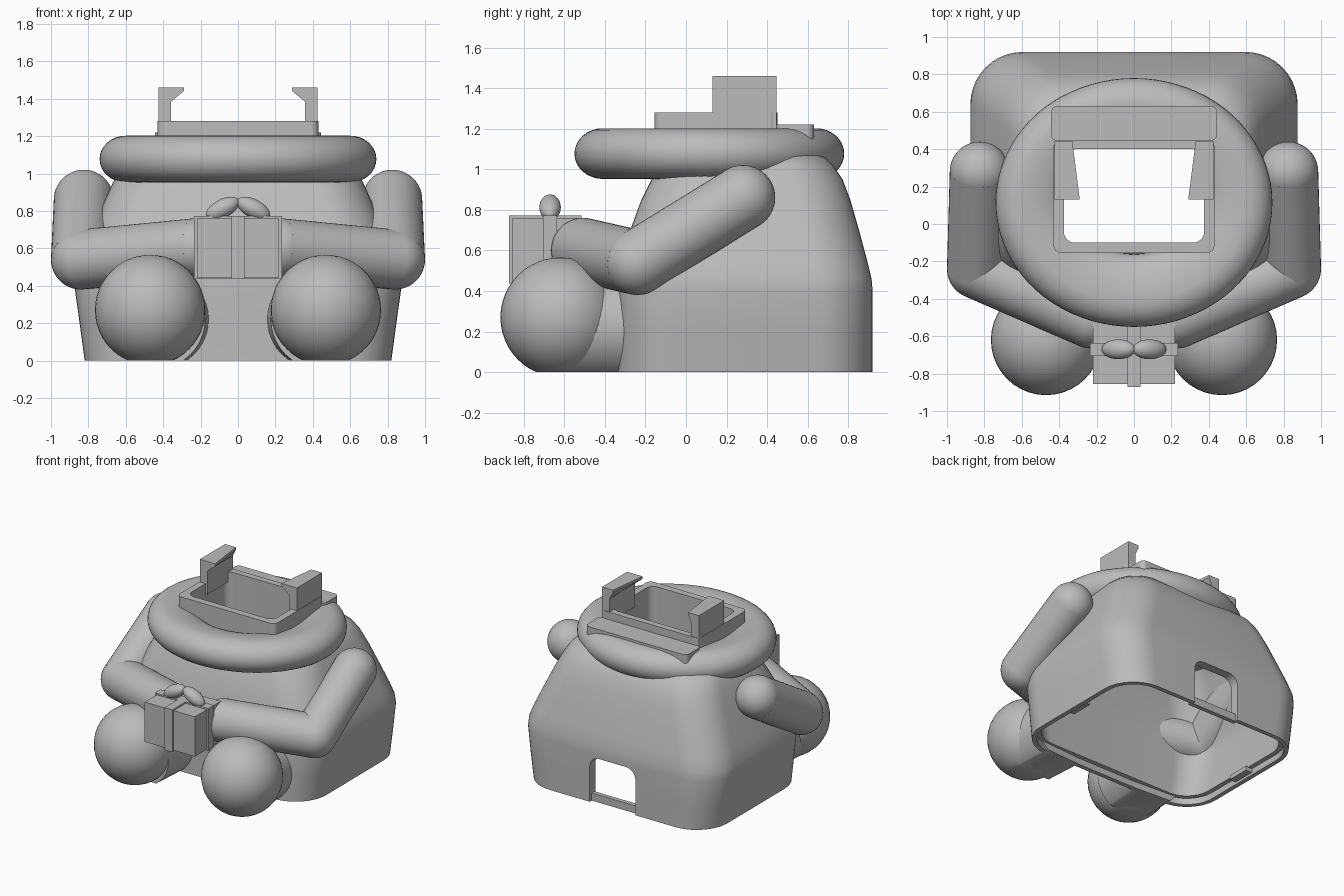
import bpy, bmesh
from math import cos, sin, pi, radians
from mathutils import Vector, Matrix

cube = bpy.data.objects.get("Cube")
if cube:
    bpy.data.objects.remove(cube, do_unlink=True)

grey = bpy.data.materials.new("plain_grey")
grey.use_nodes = True
COLOR = (0.5, 0.5, 0.5, 1)
grey.diffuse_color = COLOR
grey.node_tree.nodes["Principled BSDF"].inputs["Base Color"].default_value = COLOR


def finish(name, bm, smooth=True):
    bmesh.ops.recalc_face_normals(bm, faces=bm.faces)
    mesh = bpy.data.meshes.new(name)
    bm.to_mesh(mesh)
    bm.free()
    obj = bpy.data.objects.new(name, mesh)
    bpy.context.collection.objects.link(obj)
    mesh.materials.append(grey)
    if smooth:
        shade(obj)
    return obj


def select(obj):
    bpy.ops.object.select_all(action='DESELECT')
    obj.select_set(True)
    bpy.context.view_layer.objects.active = obj


def shade(obj):
    select(obj)
    bpy.ops.object.shade_smooth_by_angle(angle=radians(32))


def skin(name, rings, loop=False, smooth=True):
    """Join a series of closed rings into a surface."""
    bm = bmesh.new()
    rows = [[bm.verts.new(p) for p in ring] for ring in rings]
    pairs = list(zip(rows, rows[1:]))
    if loop:
        pairs.append((rows[-1], rows[0]))
    else:
        bm.faces.new(rows[0])
        bm.faces.new(rows[-1])
    for a, b in pairs:
        n = len(a)
        for i in range(n):
            j = (i + 1) % n
            bm.faces.new((a[i], a[j], b[j], b[i]))
    return finish(name, bm, smooth)


def rounded(z, hx, y0, y1, r, steps=10):
    """Rounded rectangle outline at height z."""
    corners = ((hx - r, y1 - r), (r - hx, y1 - r), (r - hx, y0 + r), (hx - r, y0 + r))
    return [(cx + r * cos((k + i / steps) * pi / 2), cy + r * sin((k + i / steps) * pi / 2), z)
            for k, (cx, cy) in enumerate(corners) for i in range(steps + 1)]


def box(name, lo, hi):
    x0, y0, z0 = lo
    x1, y1, z1 = hi
    return skin(name, [[(x0, y0, z), (x1, y0, z), (x1, y1, z), (x0, y1, z)] for z in (z0, z1)],
                smooth=False)


def cut(obj, cutter):
    cutter.hide_render = True
    mod = obj.modifiers.new("cut", 'BOOLEAN')
    mod.operation = 'DIFFERENCE'
    mod.solver = 'EXACT'
    mod.object = cutter
    select(obj)
    bpy.ops.object.modifier_apply(modifier=mod.name)
    bpy.data.objects.remove(cutter, do_unlink=True)


def ball(bm, centre, r, scale=(1, 1, 1), tilt=0):
    m = Matrix.Translation(centre) @ Matrix.Rotation(tilt, 4, 'Y') @ Matrix.Diagonal((*scale, 1))
    bmesh.ops.create_uvsphere(bm, u_segments=40, v_segments=24, radius=r, matrix=m)


def rod(bm, a, b, r):
    a, b = Vector(a), Vector(b)
    m = Matrix.Translation((a + b) / 2) @ (b - a).to_track_quat('Z', 'Y').to_matrix().to_4x4()
    bmesh.ops.create_cone(bm, cap_ends=True, segments=40, radius1=r, radius2=r,
                          depth=(b - a).length, matrix=m)


def flatten_base(bm):
    geom = bm.verts[:] + bm.edges[:] + bm.faces[:]
    bmesh.ops.bisect_plane(bm, geom=geom, plane_co=(0, 0, 0), plane_no=(0, 0, 1), clear_inner=True)
    bmesh.ops.holes_fill(bm, edges=[e for e in bm.edges if e.is_boundary])


# Hollow body: height, half width, front, back, corner radius
levels = [(0, .82, -.335, .92, .27), (.2, .847, -.33, .92, .27), (.4, .875, -.33, .92, .28),
          (.46, .87, -.325, .915, .28), (.55, .84, -.31, .893, .28), (.7, .78, -.275, .853, .28),
          (.85, .715, -.22, .81, .27), (.95, .67, -.17, .772, .26), (1.02, .63, -.13, .725, .24),
          (1.06, .59, -.11, .68, .22), (1.08, .54, -.1, .63, .2)]
body = skin("body", [rounded(*lv) for lv in levels])


def inset(level, t, z=None):
    h, w, f, b, r = level
    return rounded(h if z is None else z, w - t, f + t, b - t, r - t)


inner = [inset(levels[0], .035, -.05), inset(levels[0], .035, .05), inset(levels[0], .07, .051)]
inner += [inset(lv, .07) for lv in levels[1:8]] + [inset(levels[8], .08, 1.0)]
cut(body, skin("inner_cutter", inner))
cut(body, skin("top_cutter", [rounded(z, .4, -.13, .42, .06) for z in (.7, 1.4)]))

# Arched doorway in the back wall
W, TOP, R = .2, .36, .08
arch = [(W, -.1)] + [(W - R + R * cos(i * pi / 16), TOP - R + R * sin(i * pi / 16)) for i in range(9)]
arch += [(-x, z) for x, z in reversed(arch)]
cut(body, skin("door_cutter", [[(x, y, z) for x, z in arch] for y in (.7, 1.1)]))
shade(body)
box("door_sill", (-.21, .86, 0), (.21, .895, .06))
for side, label in ((1, "left"), (-1, "right")):
    xs = sorted((side * .79, side * .73))
    box(label + "_inner_tab", (xs[0], .2, .02), (xs[1], .38, .055))

# Soft collar with a gently falling inner side
collar_rings = []
for i in range(80):
    a = 2 * pi * i / 80
    ring = []
    for j in range(32):
        t = 2 * pi * j / 32
        d = cos(t) * (.14 if cos(t) > 0 else .25)
        ring.append(((.6 + d) * cos(a), .115 + (.525 + d) * sin(a), 1.077 + .125 * sin(t)))
    collar_rings.append(ring)
collar = skin("collar", collar_rings, loop=True)
cut(collar, skin("collar_cutter", [rounded(z, .4, -.13, .42, .06) for z in (.7, 1.4)]))
shade(collar)

# Rectangular socket frame, rear plate and hooked posts
frame_outer = [rounded(z, .43, -.155, .45, .04) for z in (.95, 1.28)]
frame_inner = [rounded(z, .375, -.1, .4, .06) for z in (1.28, .95)]
skin("socket_frame", frame_outer + frame_inner, loop=True)
skin("rear_plate", [rounded(z, .445, .445, .63, .035) for z in (1.13, 1.22)])
for side, label in ((1, "left"), (-1, "right")):
    def hook(y, tip):
        outline = ((.425, 1.2), (.425, 1.46), (tip, 1.46), (tip, 1.44), (.357, 1.385), (.357, 1.2))
        return [(side * x, y, z) for x, z in outline]
    skin(label + "_hook_post", [hook(.13, .29), hook(.445, .33)], smooth=False)

# Arms and legs
for side, label in ((1, "left"), (-1, "right")):
    shoulder, elbow, hand = (side * .825, .28, .86), (side * .84, -.24, .54), (side * .23, -.505, .6)
    bm = bmesh.new()
    for joint in (shoulder, elbow, hand):
        ball(bm, joint, .16)
    rod(bm, shoulder, elbow, .16)
    rod(bm, elbow, hand, .16)
    finish(label + "_arm", bm)

    bm = bmesh.new()
    rod(bm, (side * .44, -.6, .22), (side * .42, -.29, .22), .265)
    flatten_base(bm)
    finish(label + "_leg", bm)
    bm = bmesh.new()
    ball(bm, (side * .47, -.62, .27), .295)
    flatten_base(bm)
    finish(label + "_foot", bm)

    # Bow loop
    bm = bmesh.new()
    ball(bm, (side * .083, -.67, .812), 1, (.098, .053, .05), side * radians(28))
    finish(label + "_bow_loop", bm)

# Gift box with crossed ribbons
box("gift_box", (-.22, -.855, .445), (.22, -.53, .76))
box("ribbon_lengthwise", (-.035, -.872, .437), (.035, -.515, .772))
box("ribbon_crosswise", (-.234, -.705, .437), (.234, -.635, .772))
